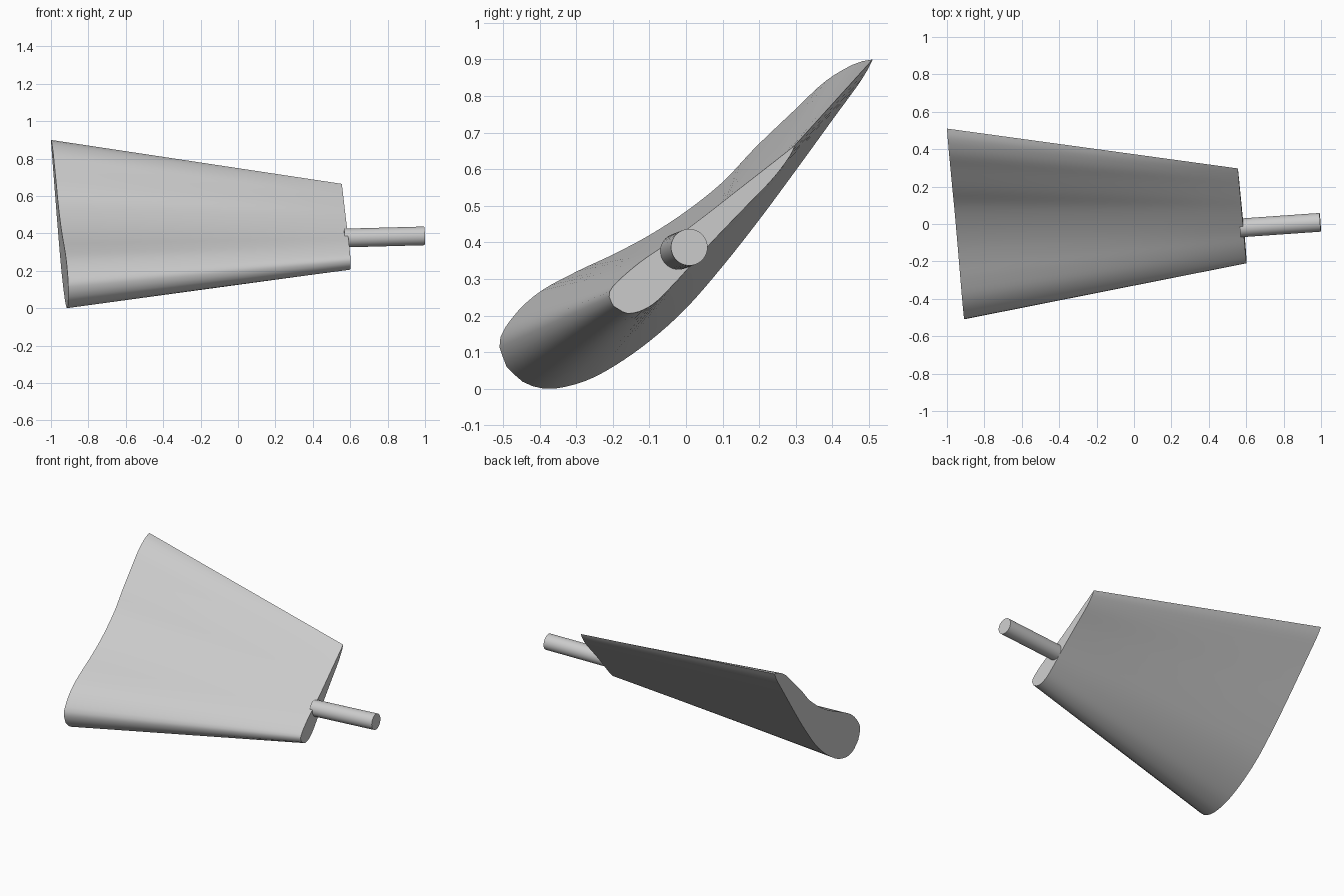
import bpy, bmesh, math
from mathutils import Vector

if "Cube" in bpy.data.objects:
    bpy.data.objects.remove(bpy.data.objects["Cube"])

grey = bpy.data.materials.new("light_grey")
grey.diffuse_color = (0.6, 0.6, 0.6, 1)
grey.use_nodes = True
grey.node_tree.nodes["Principled BSDF"].inputs["Base Color"].default_value = grey.diffuse_color

# End sections as (y, z): upper side runs tip to nose, lower side runs nose to tip
ROOT_UPPER = [(.51, .90), (.46, .888), (.38, .84), (.30, .765), (.19, .66), (.1, .565), (0, .485),
              (-.1, .42), (-.2, .367), (-.3, .32), (-.4, .265), (-.47, .20), (-.51, .13), (-.49, .06)]
ROOT_LOWER = [(-.49, .06), (-.44, .016), (-.37, .0), (-.28, .02), (-.2, .06), (-.1, .13), (0, .22),
              (.1, .335), (.2, .462), (.3, .597), (.4, .735), (.48, .845), (.51, .90)]
END_UPPER = [(.297, .665), (.24, .62), (.15, .55), (.05, .472), (-.04, .405), (-.127, .345),
             (-.195, .285), (-.21, .255), (-.198, .226)]
END_LOWER = [(-.198, .226), (-.155, .206), (-.095, .228), (-.03, .29), (.06, .39), (.146, .48),
             (.235, .572), (.283, .635), (.297, .665)]


def resample(points, count):
    """Smooth curve through the points, sampled evenly along its length."""
    p = [Vector(q) for q in points]
    p = [2 * p[0] - p[1]] + p + [2 * p[-1] - p[-2]]
    dense = []
    for a, b, c, d in zip(p, p[1:], p[2:], p[3:]):
        for k in range(20):
            t = k / 20
            dense.append(.5 * (2 * b + (c - a) * t + (2 * a - 5 * b + 4 * c - d) * t * t
                               + (3 * b - a - 3 * c + d) * t ** 3))
    dense.append(p[-2])
    lengths = [0]
    for a, b in zip(dense, dense[1:]):
        lengths.append(lengths[-1] + (b - a).length)
    out, j = [], 0
    for i in range(count):
        s = lengths[-1] * i / count
        while lengths[j + 1] < s:
            j += 1
        out.append(dense[j].lerp(dense[j + 1], (s - lengths[j]) / (lengths[j + 1] - lengths[j])))
    return out


def section(upper, lower, x0):
    """Closed section on a slightly tilted plane."""
    outline = resample(upper, 48) + resample(lower, 48)
    return [Vector((x0 - .07 * y - .027 * z, y, z)) for y, z in outline]


def finish(obj):
    obj.data.materials.append(grey)
    bpy.ops.object.select_all(action='DESELECT')
    obj.select_set(True)
    bpy.context.view_layer.objects.active = obj
    bpy.ops.object.shade_smooth_by_angle(angle=math.radians(35))


# Tapered blade: straight loft between the two sections
root = section(ROOT_UPPER, ROOT_LOWER, -.94)
end = section(END_UPPER, END_LOWER, .594)
bm = bmesh.new()
STEPS = 8
rings = [[bm.verts.new(a.lerp(b, s / STEPS)) for a, b in zip(root, end)] for s in range(STEPS + 1)]
n = len(root)
for r, q in zip(rings, rings[1:]):
    for i in range(n):
        bm.faces.new((r[i], r[(i + 1) % n], q[(i + 1) % n], q[i]))
bm.faces.new(rings[0])
bm.faces.new(rings[-1])
bmesh.ops.recalc_face_normals(bm, faces=bm.faces)
mesh = bpy.data.meshes.new("blade")
bm.to_mesh(mesh)
bm.free()
blade = bpy.data.objects.new("blade", mesh)
bpy.context.collection.objects.link(blade)
finish(blade)

# Round shaft, square to the blade end
axis = Vector((1, .07, .027)).normalized()
tip = Vector((.996, .009, .387))
length = .43
bpy.ops.mesh.primitive_cylinder_add(vertices=48, radius=.05, depth=length, location=tip - axis * length / 2,
                                    rotation=axis.to_track_quat('Z', 'Y').to_euler())
shaft = bpy.context.object
shaft.name = "shaft"
finish(shaft)
